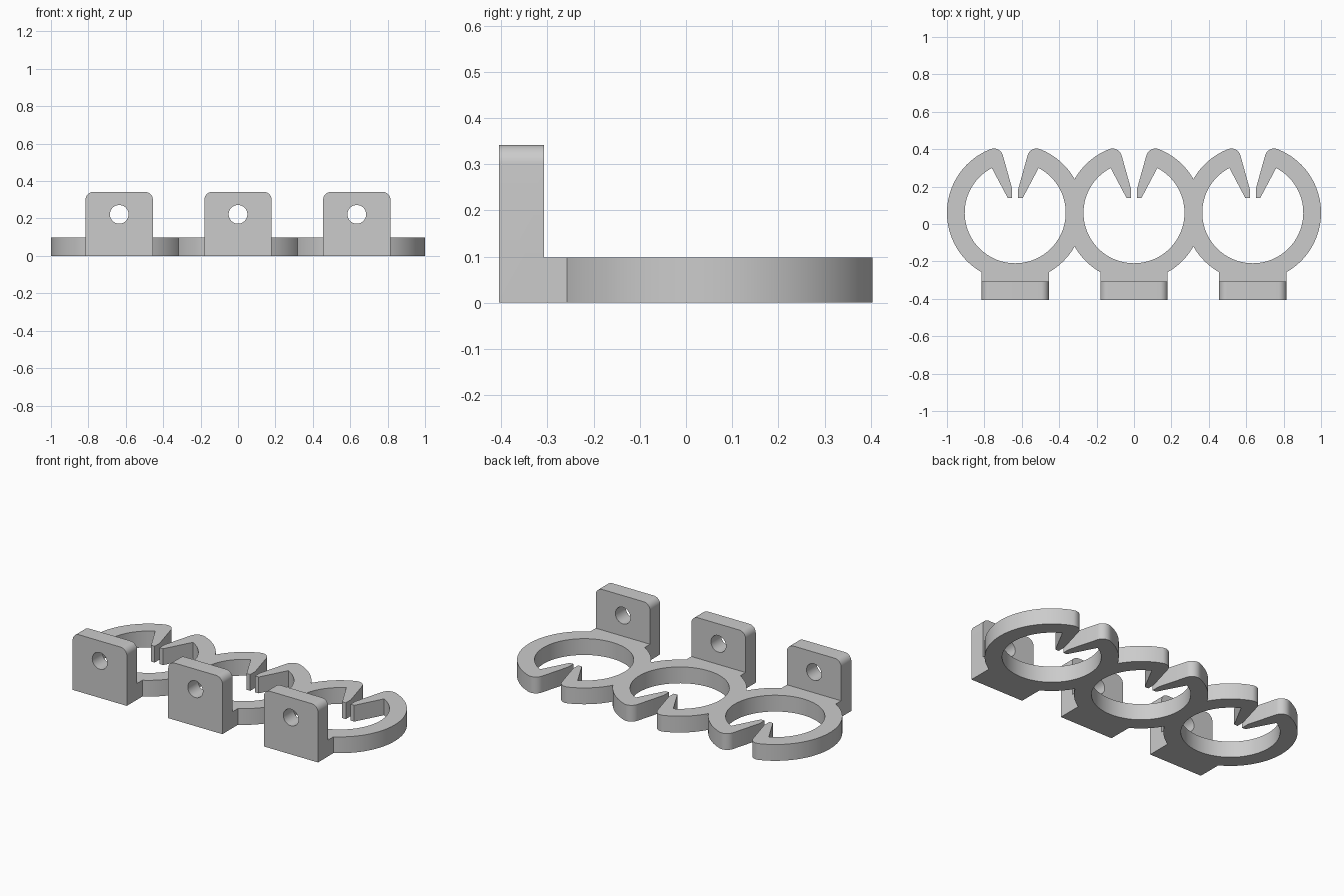
import bpy, bmesh
from math import sin, cos, acos, atan2, radians, pi
from mathutils import Matrix, Vector

cube = bpy.data.objects.get("Cube")
if cube:
    bpy.data.objects.remove(cube, do_unlink=True)

grey = bpy.data.materials.new("plain grey")
grey.use_nodes = True
colour = (0.6, 0.6, 0.6, 1)
grey.diffuse_color = colour
grey.node_tree.nodes["Principled BSDF"].inputs["Base Color"].default_value = colour

PITCH = 0.635          # distance between clips
CENTRE_Y = 0.06        # ring centre
OUTER, INNER = 0.365, 0.27
THICK = 0.098
HALF_FOOT = 0.18
FRONT, PLATE_DEPTH, PLATE_TOP = -0.405, 0.097, 0.342


def arc(cx, cy, r, a0, a1, steps):
    angles = [a0 + (a1 - a0) * i / steps for i in range(steps + 1)]
    return [(cx + r * cos(a), cy + r * sin(a)) for a in angles]


def prism(name, outline, depth, matrix):
    """Extrude a flat outline along its local z and place it."""
    bm = bmesh.new()
    face = bm.faces.new([bm.verts.new((x, y, 0)) for x, y in outline])
    side = bmesh.ops.extrude_face_region(bm, geom=[face])["geom"]
    bmesh.ops.translate(bm, vec=(0, 0, depth),
                        verts=[v for v in side if isinstance(v, bmesh.types.BMVert)])
    bmesh.ops.transform(bm, matrix=matrix, verts=bm.verts)
    bmesh.ops.recalc_face_normals(bm, faces=bm.faces)
    mesh = bpy.data.meshes.new(name)
    bm.to_mesh(mesh)
    bm.free()
    mesh.materials.append(grey)
    obj = bpy.data.objects.new(name, mesh)
    bpy.context.collection.objects.link(obj)
    return obj


def combine(target, other, operation):
    """Boolean another part into the target and drop the operand."""
    mod = target.modifiers.new("combine", "BOOLEAN")
    mod.operation, mod.solver, mod.object = operation, "EXACT", other
    bpy.context.view_layer.objects.active = target
    bpy.ops.object.modifier_apply(modifier=mod.name)
    bpy.data.objects.remove(other, do_unlink=True)


def clip_outline():
    """Open ring with two inward barbs and a foot, centred on the ring."""
    slit = Vector((0.016, 0.127))
    along = Vector((0.051, 0.183)).normalized()
    normal = Vector((along.y, -along.x))
    r = 0.05
    # Rounded tip: tangent to the slit edge and to the outer circle
    start = slit + normal * r
    b = start.dot(along)
    t = -b + (b * b - start.dot(start) + (OUTER - r) ** 2) ** 0.5
    tip = start + along * t
    tip_angle = atan2(tip.y, tip.x)
    half = [(0.04, 0.079), (0.016, 0.079), tuple(slit)]
    half += arc(tip.x, tip.y, r, atan2(-normal.y, -normal.x), tip_angle, 12)
    half += arc(0, 0, OUTER, tip_angle, -acos(HALF_FOOT / OUTER), 48)[1:]
    half.append((HALF_FOOT, -0.41))
    mirrored = [(-x, y) for x, y in reversed(half)]
    barb = acos(0.125 / INNER)
    return half + mirrored + arc(0, 0, INNER, pi - barb, 2 * pi + barb, 72)


def plate_outline():
    r = 0.042
    x, z = HALF_FOOT - r, PLATE_TOP - r
    return ([(-HALF_FOOT, 0), (HALF_FOOT, 0)]
            + arc(x, z, r, 0, pi / 2, 10) + arc(-x, z, r, pi / 2, pi, 10))


# Build three clips, each with an upright mounting plate and screw hole
upright = Matrix.Rotation(pi / 2, 4, "X")   # local z then points to -y
rack = None
for i in (-1, 0, 1):
    x = i * PITCH
    clip = prism("clip", clip_outline(), THICK, Matrix.Translation((x, CENTRE_Y, 0)))
    back = Matrix.Translation((x, FRONT + PLATE_DEPTH, 0)) @ upright
    plate = prism("mounting_plate", plate_outline(), PLATE_DEPTH, back)
    combine(clip, plate, "UNION")
    through = Matrix.Translation((x, FRONT + 0.2, 0.222)) @ upright
    hole = prism("screw_hole_cutter", arc(0, 0, 0.05, 0, 2 * pi, 40)[:-1], 0.3, through)
    hole.hide_render = True
    combine(clip, hole, "DIFFERENCE")
    if rack is None:
        rack = clip
    else:
        combine(rack, clip, "UNION")

rack.name = "clip_rack"
bpy.ops.object.select_all(action="DESELECT")
rack.select_set(True)
bpy.context.view_layer.objects.active = rack
bpy.ops.object.shade_smooth_by_angle(angle=radians(25))
